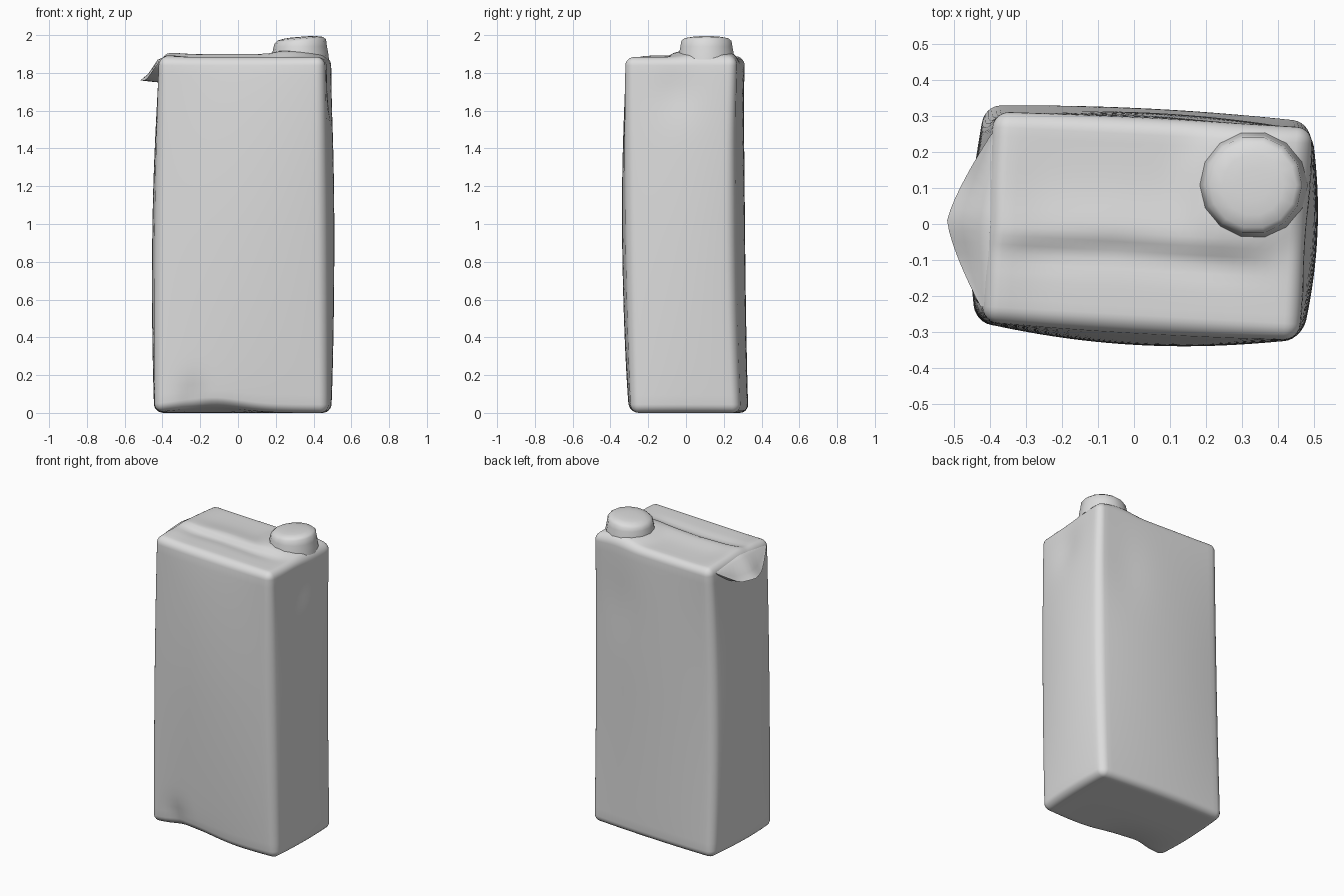
import bpy, bmesh, math
from mathutils import Vector

if "Cube" in bpy.data.objects:
    bpy.data.objects.remove(bpy.data.objects["Cube"], do_unlink=True)

GREY = (0.72, 0.72, 0.72, 1)
grey = bpy.data.materials.new("plain grey")
grey.use_nodes = True
grey.diffuse_color = GREY
grey.node_tree.nodes["Principled BSDF"].inputs["Base Color"].default_value = GREY


def finish(bm, name, angle):
    bmesh.ops.remove_doubles(bm, verts=bm.verts[:], dist=0.0001)
    bmesh.ops.recalc_face_normals(bm, faces=bm.faces[:])
    mesh = bpy.data.meshes.new(name)
    bm.to_mesh(mesh)
    bm.free()
    mesh.materials.append(grey)
    obj = bpy.data.objects.new(name, mesh)
    bpy.context.collection.objects.link(obj)
    bpy.ops.object.select_all(action='DESELECT')
    obj.select_set(True)
    bpy.context.view_layer.objects.active = obj
    bpy.ops.object.shade_smooth_by_angle(angle=math.radians(angle))


def bump(value, centre, width):
    return math.exp(-((value - centre) / width) ** 2)


# Carton body: a rounded box whose four corners drift with height
HALF = Vector((0.46, 0.30, 0.942))
R = 0.045
LEVELS = [  # bottom, middle, top: front -x, front +x, back +x, back -x
    [(-0.44, -0.275), (0.475, -0.29), (0.485, 0.285), (-0.415, 0.33)],
    [(-0.435, -0.27), (0.465, -0.315), (0.492, 0.258), (-0.41, 0.30)],
    [(-0.42, -0.272), (0.457, -0.322), (0.495, 0.268), (-0.387, 0.313)],
]


def steps(half, count):
    inner = half - R
    edge = [inner + R * math.tan(math.radians(a)) for a in (15, 30, 45)]
    middle = [-inner + 2 * inner * i / count for i in range(count + 1)]
    return [-e for e in reversed(edge)] + middle + edge


def round_off(p):
    inner = Vector([max(-h + R, min(h - R, c)) for c, h in zip(p, HALF)])
    away = p - inner
    return inner + away.normalized() * R if away.length else p


def warp(p):
    u, v, t = p.x / HALF.x, p.y / HALF.y, (p.z / HALF.z + 1) / 2
    weights = ((1 - t) * (1 - 2 * t), 4 * t * (1 - t), t * (2 * t - 1))
    c = [sum((Vector(level[i]) * w for level, w in zip(LEVELS, weights)), Vector((0, 0)))
         for i in range(4)]
    q = c[0].lerp(c[1], (u + 1) / 2).lerp(c[3].lerp(c[2], (u + 1) / 2), (v + 1) / 2)
    x, y, z = q.x, q.y, p.z + HALF.z
    # walls swell gently outward, the foot keeping part of the swell
    swell = math.sin(math.pi * min(1, max(0, t))) ** 0.7
    if t < 0.5:
        swell = 0.4 + 0.6 * swell
    y += (0.043 if v < 0 else 0.03) * v * abs(v) * (1 - u * u) * swell
    x += 0.03 * u * abs(u) * (1 - v * v) * swell
    # crumple at the lower front edge
    front = max(0, -v) ** 2
    z += 0.042 * front * bump(x, -0.14, 0.22) * bump(z, 0, 0.12)
    y += 0.022 * front * bump(x, -0.24, 0.07) * bump(z, 0.07, 0.1)
    # shallow dents high on the end and along the back
    x -= 0.015 * max(0, u) ** 3 * bump(y, -0.05, 0.12) * bump(z, 1.7, 0.14)
    y -= 0.008 * max(0, v) ** 3 * bump(x, 0.3, 0.15) * bump(z, 1.5, 0.25)
    # folded seam, raised fold end and shoulder around the spout
    if t > 0.9:
        k = (t - 0.9) * 10
        seam = -0.03 - 0.1 * max(0, x + 0.05)
        ends = min(1, max(0, (0.42 - x) * 5)) * (1 - abs(u) ** 6)
        drop = bump(y, seam, 0.025) if y < seam else bump(y, seam, 0.1)
        z += k * ends * 0.017 * drop
        z -= k * ends * 0.008 * bump(y, seam - 0.06, 0.04)
        z += k * 0.014 * bump(x, -0.37, 0.08) * (1 - v * v)
        z += k * 0.024 * bump(math.hypot(x - 0.33, y - 0.11), 0.12, 0.07) * (1 - u ** 8)
    return Vector((x, y, z))


body = bmesh.new()
axes = [steps(HALF.x, 26), steps(HALF.y, 20), steps(HALF.z, 36)]
for axis in range(3):
    a, b = (axis + 1) % 3, (axis + 2) % 3
    for side in (-1, 1):
        grid = []
        for s in axes[a]:
            row = []
            for w in axes[b]:
                p = Vector()
                p[axis], p[a], p[b] = side * HALF[axis], s, w
                row.append(body.verts.new(warp(round_off(p))))
            grid.append(row)
        for r0, r1 in zip(grid, grid[1:]):
            for i in range(len(r0) - 1):
                body.faces.new((r0[i], r1[i], r1[i + 1], r0[i + 1]))
finish(body, "carton_body", 80)

# Screw cap: slightly tilted, soft domed top, foot sunk in the shoulder
cap = bmesh.new()
SIDES = 14
PROFILE = [(0.152, 1.87), (0.147, 1.91), (0.141, 1.94), (0.136, 1.967),
           (0.12, 1.981), (0.085, 1.988), (0.045, 1.991)]
rings = []
for radius, height in PROFILE:
    ring = []
    for i in range(SIDES):
        a = math.tau * i / SIDES
        dx = radius * math.cos(a)
        tilt = 0.08 * dx if height > 1.95 else 0
        ring.append(cap.verts.new((0.33 + dx, 0.108 + radius * math.sin(a), height + tilt)))
    rings.append(ring)
for r0, r1 in zip(rings, rings[1:]):
    for i in range(SIDES):
        j = (i + 1) % SIDES
        cap.faces.new((r0[i], r0[j], r1[j], r1[i]))
cap.faces.new(rings[-1])
cap.faces.new(rings[0])
finish(cap, "screw_cap", 80)

# Loose corner flap: a drooping ear that runs on from the top
flap = bmesh.new()
COUNT = 16
rows = []
for i in range(COUNT + 1):
    s = -1 + 2 * i / COUNT
    y = 0.01 + 0.24 * s
    reach = 1 - abs(s) ** 1.3
    edge = -0.4 + 0.015 * s
    lip = Vector((edge - 0.01 - 0.108 * reach, y, 1.85 - 0.09 * min(1, 1.5 * reach)))
    points = [Vector((edge + 0.07, y, 1.875)),
              Vector((edge + 0.03, y, 1.872 + 0.018 * reach)),
              Vector((edge - 0.005 - 0.02 * reach, y, 1.855 + 0.015 * reach)),
              Vector((edge, y, 1.855)).lerp(lip, 0.65),
              lip,
              Vector((edge + 0.02, y, lip.z - 0.015))]
    rows.append([flap.verts.new(p) for p in points])
for r0, r1 in zip(rows, rows[1:]):
    for i in range(len(r0)):
        j = (i + 1) % len(r0)
        flap.faces.new((r0[i], r1[i], r1[j], r0[j]))
for row in (rows[0], rows[-1]):
    flap.faces.new(row)
finish(flap, "corner_flap", 60)
